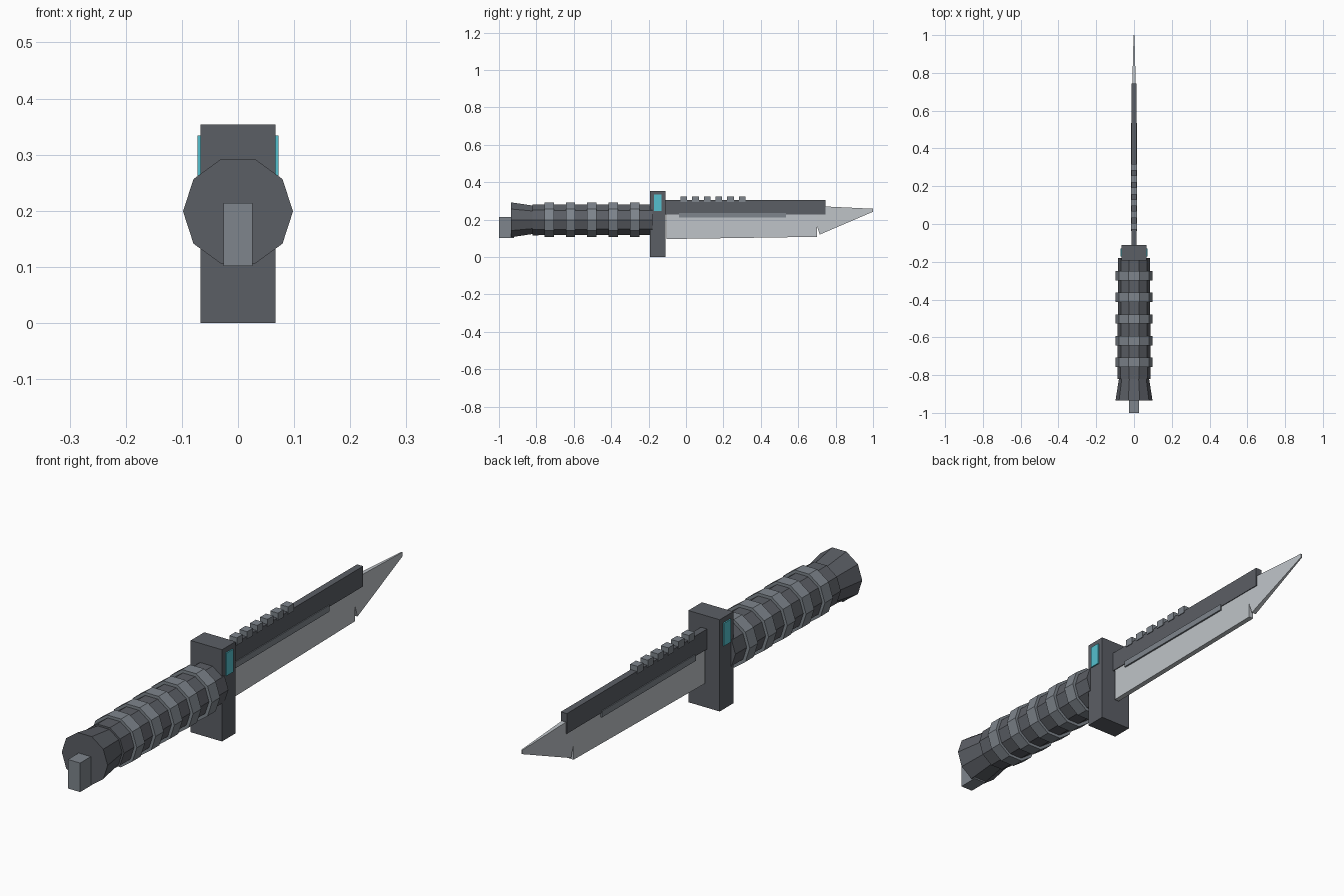
import bpy, bmesh, math

cube = bpy.data.objects.get("Cube")
if cube:
    bpy.data.objects.remove(cube, do_unlink=True)


def material(name, color):
    m = bpy.data.materials.new(name)
    m.use_nodes = True
    rgba = (*color, 1)
    m.diffuse_color = rgba
    m.node_tree.nodes["Principled BSDF"].inputs["Base Color"].default_value = rgba
    return m


DARK = material("dark_gunmetal", (0.105, 0.113, 0.13))
MID = material("mid_steel", (0.21, 0.235, 0.265))
SILVER = material("blade_silver", (0.52, 0.55, 0.58))
CYAN = material("cyan_panel", (0.09, 0.53, 0.62))
AXIS_Z = 0.199


def finish(name, bm, mat):
    bmesh.ops.recalc_face_normals(bm, faces=bm.faces)
    mesh = bpy.data.meshes.new(name)
    bm.to_mesh(mesh)
    bm.free()
    mesh.materials.append(mat)
    ob = bpy.data.objects.new(name, mesh)
    bpy.context.collection.objects.link(ob)
    return ob


def box(name, x, y, z, mat):
    """Box from (min, max) pairs along each axis."""
    bm = bmesh.new()
    bmesh.ops.create_cube(bm, size=1)
    for v in bm.verts:
        v.co = [(r[0] + r[1]) / 2 + c * (r[1] - r[0]) for r, c in zip((x, y, z), v.co)]
    return finish(name, bm, mat)


def turned(name, profile, mat, sides=10):
    """Ten-sided solid along y from (y, radius) stations."""
    bm = bmesh.new()
    rings = []
    for y, r in profile:
        angles = [math.tau * i / sides for i in range(sides)]
        rings.append([bm.verts.new((r * math.cos(a), y, AXIS_Z + r * math.sin(a)))
                      for a in angles])
    for a, b in zip(rings, rings[1:]):
        for i in range(sides):
            j = (i + 1) % sides
            bm.faces.new((a[i], a[j], b[j], b[i]))
    bm.faces.new(rings[0])
    bm.faces.new(rings[-1])
    return finish(name, bm, mat)


def plate(name, outline, half_width, mat):
    """Side outline in (y, z), thickened along x by a function of y."""
    bm = bmesh.new()
    left, right = [[bm.verts.new((s * half_width(y), y, z)) for y, z in outline]
                   for s in (1, -1)]
    bm.faces.new(left)
    bm.faces.new(right[::-1])
    for i in range(len(outline)):
        j = (i + 1) % len(outline)
        bm.faces.new((left[i], left[j], right[j], right[i]))
    return finish(name, bm, mat)


# Handle: flared pommel, grip and raised rings
turned("pommel", [(-0.935, 0.098), (-0.82, 0.08)], DARK)
turned("grip", [(-0.82, 0.087), (-0.18, 0.085)], DARK)
for i in range(5):
    y = -0.732 + i * 0.1145
    turned(f"grip_ring_{i + 1}", [(y - 0.025, 0.098), (y + 0.025, 0.098)], MID)
box("pommel_block", (-0.026, 0.026), (-1, -0.92), (0.102, 0.214), MID)

# Guard with a glowing inlay on each side
box("guard", (-0.067, 0.067), (-0.193, -0.11), (0, 0.354), DARK)
for side, s in (("left", 1), ("right", -1)):
    box(f"guard_panel_{side}", sorted((s * 0.064, s * 0.072)),
        (-0.172, -0.13), (0.246, 0.334), CYAN)

# Blade: straight body and tapering point, with a notch between them
plate("blade_body", [(-0.103, 0.096), (0.7, 0.108), (0.7, 0.27), (-0.103, 0.27)],
      lambda y: 0.01, SILVER)
plate("blade_point", [(0.7, 0.165), (0.715, 0.12), (1, 0.242), (1, 0.258),
                      (0.75, 0.27), (0.7, 0.27)],
      lambda y: 0.01 - 0.025 * (y - 0.7), SILVER)

# Spine, side rail and teeth
box("spine", (-0.013, 0.013), (-0.115, 0.745), (0.226, 0.304), DARK)
box("side_rail", (-0.0165, 0.0165), (-0.038, 0.535), (0.21, 0.234), MID)
for i in range(6):
    y = -0.03 + i * 0.0625
    box(f"spine_tooth_{i + 1}", (-0.016, 0.016), (y, y + 0.036), (0.295, 0.324), MID)
